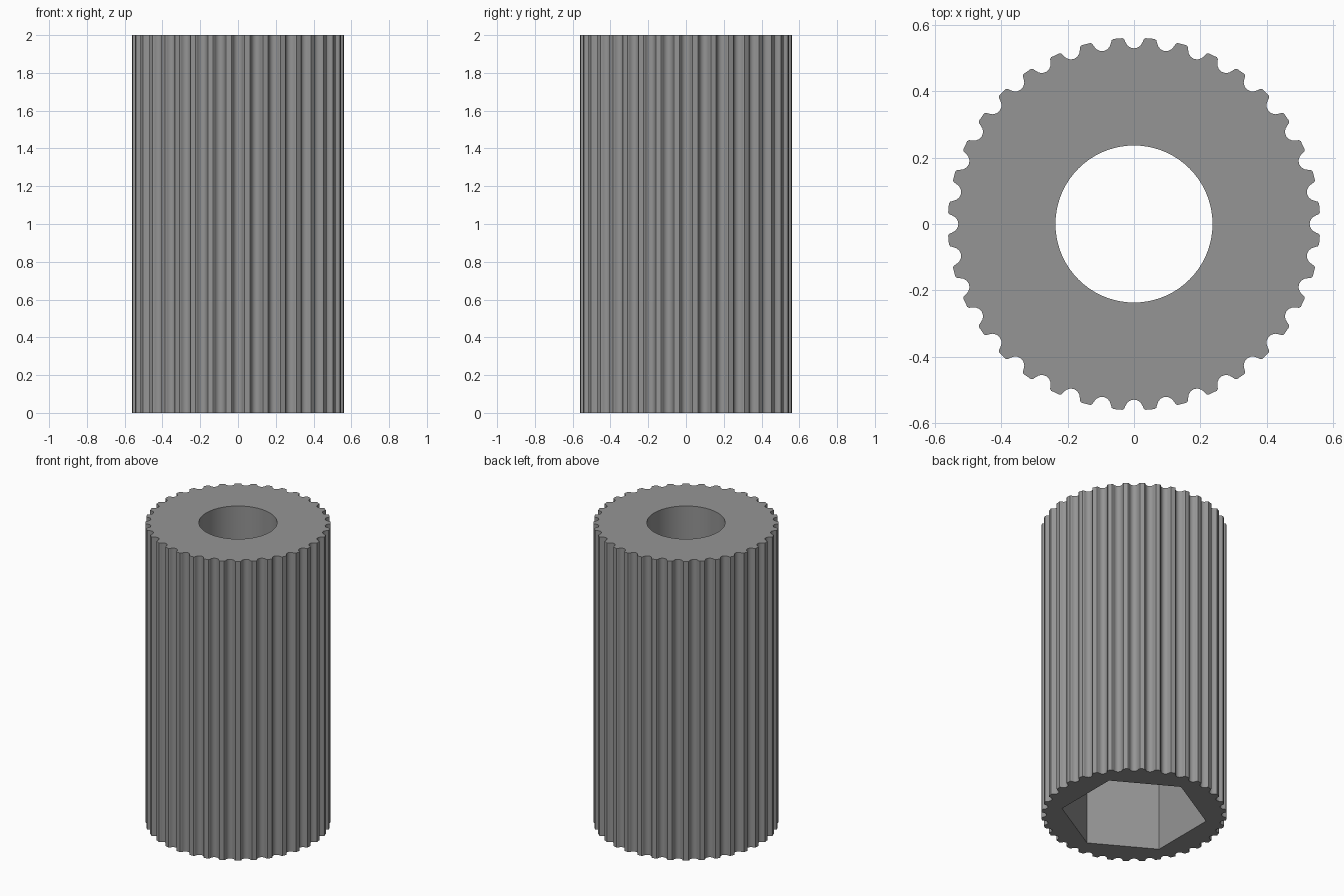
import bpy, bmesh, math

if "Cube" in bpy.data.objects:
    bpy.data.objects.remove(bpy.data.objects["Cube"])

TEETH = 36
HEIGHT = 2.0
POCKET_TOP = 1.0     # depth of the hexagonal pocket
BORE_R = 0.237
HEX_R = 0.443
TIP_R = 0.562

bm = bmesh.new()


def ring(points, z):
    """Closed loop of vertices at height z."""
    verts = [bm.verts.new((x, y, z)) for x, y in points]
    edges = [bm.edges.new((v, verts[(i + 1) % len(verts)])) for i, v in enumerate(verts)]
    return verts, edges


def wall(low, high):
    """Quads joining two matching loops."""
    n = len(low[0])
    for i in range(n):
        j = (i + 1) % n
        bm.faces.new((low[0][i], low[0][j], high[0][j], high[0][i]))


def cap(outer, inner):
    """Flat face between two loops."""
    bmesh.ops.triangle_fill(bm, edges=outer[1] + inner[1], use_beauty=True)


def polygon(n, r, start=0.0):
    return [(r * math.cos(start + 2 * math.pi * i / n),
             r * math.sin(start + 2 * math.pi * i / n)) for i in range(n)]


# One groove: round bottom with softened tooth corners (tangent offset, radius)
arc = [math.radians(a) for a in range(-75, 76, 25)]
groove = [(0.028 * math.sin(a), 0.558 - 0.028 * math.cos(a)) for a in arc]
groove = ([(-0.035, TIP_R), (-0.030, 0.5585)] + groove
          + [(0.030, 0.5585), (0.035, TIP_R)])
outline = []
for k in range(TEETH):
    for s, r in groove:
        t = 2 * math.pi * k / TEETH + s / TIP_R
        outline.append((r * math.cos(t), r * math.sin(t)))

bore = polygon(72, BORE_R)
hexagon = polygon(6, HEX_R, math.radians(30))

# Toothed outside
outer_low, outer_high = ring(outline, 0), ring(outline, HEIGHT)
wall(outer_low, outer_high)

# Hexagonal pocket from below, round bore from above
hex_low, hex_high = ring(hexagon, 0), ring(hexagon, POCKET_TOP)
bore_low, bore_high = ring(bore, POCKET_TOP), ring(bore, HEIGHT)
wall(hex_low, hex_high)
wall(bore_low, bore_high)

# Top, bottom and pocket shoulder
cap(outer_high, bore_high)
cap(outer_low, hex_low)
cap(hex_high, bore_low)
bmesh.ops.recalc_face_normals(bm, faces=bm.faces[:])

mesh = bpy.data.meshes.new("toothed_pulley")
bm.to_mesh(mesh)
bm.free()

gray = bpy.data.materials.new("medium gray")
gray.diffuse_color = (0.30, 0.30, 0.30, 1)
gray.use_nodes = True
gray.node_tree.nodes["Principled BSDF"].inputs["Base Color"].default_value = gray.diffuse_color
mesh.materials.append(gray)

pulley = bpy.data.objects.new("toothed_pulley", mesh)
bpy.context.collection.objects.link(pulley)
bpy.context.view_layer.objects.active = pulley
pulley.select_set(True)
bpy.ops.object.shade_smooth_by_angle(angle=math.radians(35))
